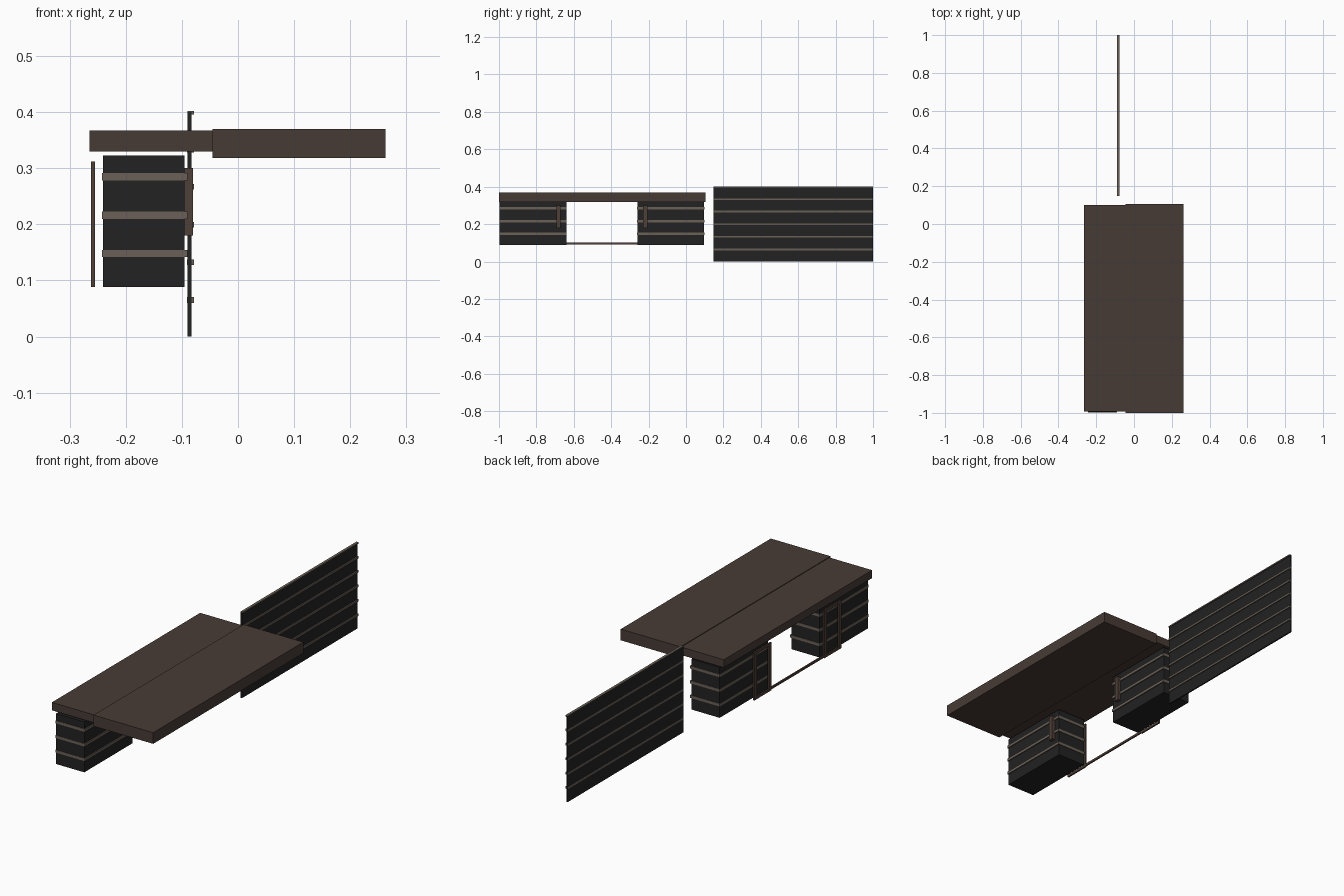
import bpy, bmesh

if "Cube" in bpy.data.objects:
    bpy.data.objects.remove(bpy.data.objects["Cube"])


def material(name, rgb):
    m = bpy.data.materials.new(name)
    m.diffuse_color = (*rgb, 1.0)
    m.use_nodes = True
    m.node_tree.nodes["Principled BSDF"].inputs["Base Color"].default_value = m.diffuse_color
    return m


WOOD = material("dark_brown_wood", (0.064, 0.044, 0.036))
BLACK = material("near_black_panel", (0.016, 0.016, 0.016))
TRIM = material("taupe_trim", (0.145, 0.118, 0.096))
FRAME = material("brown_metal", (0.078, 0.050, 0.040))


def boxes(name, mat, extents):
    """One object from boxes given as (x0, x1, y0, y1, z0, z1)."""
    bm = bmesh.new()
    for x0, x1, y0, y1, z0, z1 in extents:
        verts = bmesh.ops.create_cube(bm, size=1.0)["verts"]
        for v in verts:
            v.co.x = x1 if v.co.x > 0 else x0
            v.co.y = y1 if v.co.y > 0 else y0
            v.co.z = z1 if v.co.z > 0 else z0
    mesh = bpy.data.meshes.new(name)
    bm.to_mesh(mesh)
    bm.free()
    mesh.materials.append(mat)
    ob = bpy.data.objects.new(name, mesh)
    bpy.context.collection.objects.link(ob)
    return ob


# two-part desk top
boxes("main_top", WOOD, [(-0.045, 0.263, -1.0, 0.105, 0.318, 0.370)])
boxes("rear_top", WOOD, [(-0.265, -0.045, -0.992, 0.100, 0.330, 0.367)])

# cabinets, trim, pulls and rear frames are mirrored about the desk's middle
MID = -0.45


def span(side, a, b):
    """Y range at distances a..b from the desk's middle, on one side."""
    return sorted((MID + side * a, MID + side * b))


for side, label in ((-1, "front"), (1, "back")):
    y0, y1 = span(side, 0.190, 0.546)
    boxes(label + "_cabinet", BLACK, [(-0.241, -0.095, y0, y1, 0.088, 0.323)])

    # trim bands around the cabinet
    boxes(label + "_cabinet_trim", TRIM,
          [(-0.2425, -0.090, y0 - 0.002, y1 + 0.002, z - 0.0065, z + 0.0065)
           for z in (0.148, 0.216, 0.2845)])

    # pull on the knee side
    p0, p1 = span(side, 0.220, 0.243)
    boxes(label + "_pull", FRAME, [(-0.095, -0.080, p0, p1, 0.18, 0.30)])

    # open rectangular frame behind the cabinet
    f0, f1 = span(side, 0.195, 0.320)
    t = 0.018
    boxes(label + "_rear_frame", FRAME, [
        (-0.262, -0.255, f0, f0 + t, 0.088, 0.312),
        (-0.262, -0.255, f1 - t, f1, 0.088, 0.312),
        (-0.262, -0.255, f0 + t, f1 - t, 0.088, 0.100),
        (-0.262, -0.255, f0 + t, f1 - t, 0.300, 0.312)])

# low rail joining the two rear frames
boxes("rear_rail", FRAME, [(-0.262, -0.255, MID - 0.195, MID + 0.195, 0.092, 0.102)])

# free-standing screen with horizontal trim
boxes("screen_panel", BLACK, [(-0.090, -0.083, 0.148, 1.0, 0.0, 0.4)])
boxes("screen_trim", TRIM,
      [(-0.0905, -0.078, 0.148, 1.0, z - 0.005, z + 0.005)
       for z in (0.065, 0.132, 0.199, 0.267, 0.333)])
boxes("screen_cap", TRIM, [(-0.090, -0.078, 0.148, 1.0, 0.396, 0.402)])
